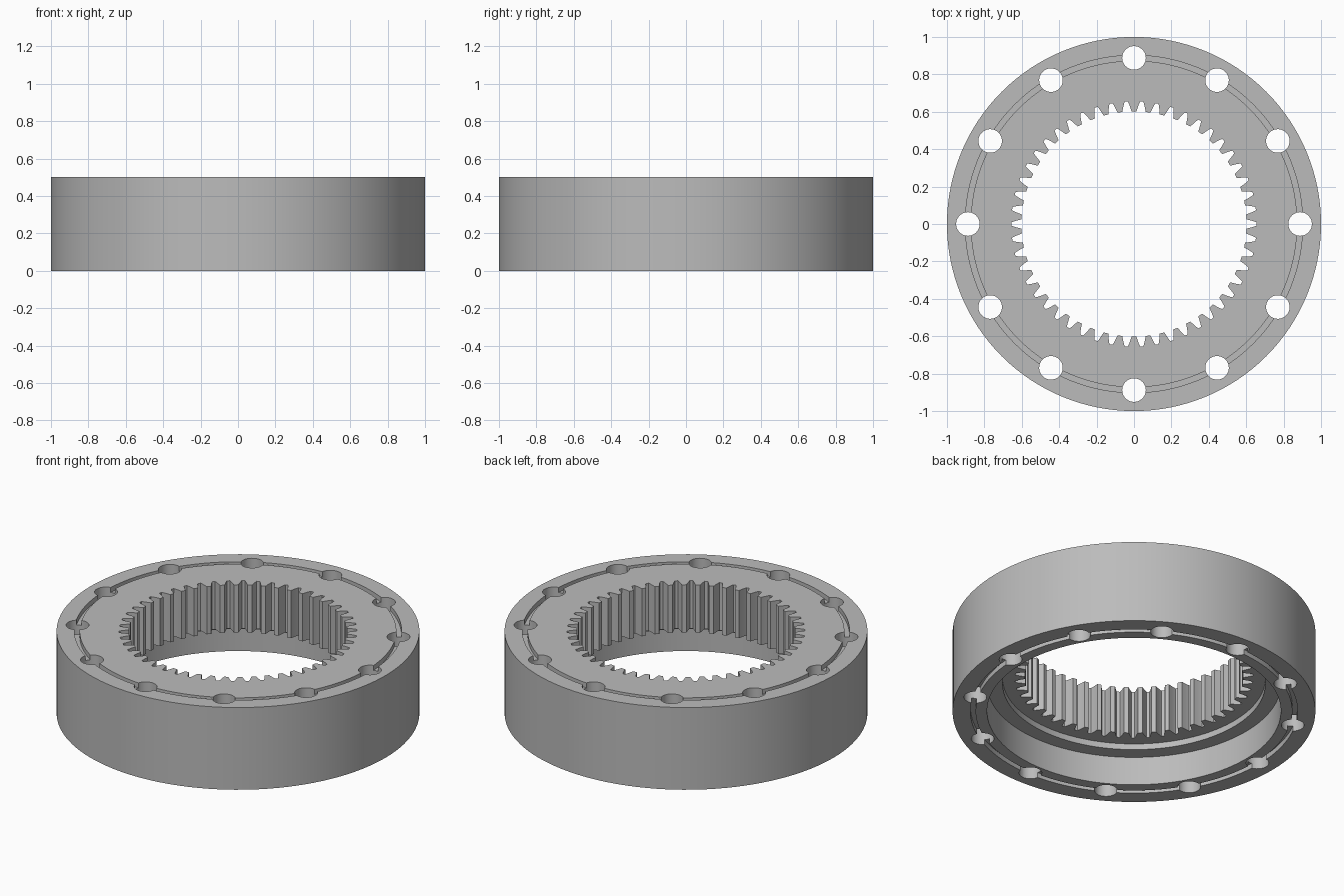
import bpy, bmesh
from math import sin, cos, pi, radians

cube = bpy.data.objects.get("Cube")
if cube:
    bpy.data.objects.remove(cube, do_unlink=True)

HEIGHT = 0.5
TEETH = 50
SEGS = 128

steel = bpy.data.materials.new("grey_steel")
steel.use_nodes = True
grey = (0.5, 0.5, 0.5, 1)
steel.diffuse_color = grey
steel.node_tree.nodes["Principled BSDF"].inputs["Base Color"].default_value = grey


def circle(r, n=SEGS, cx=0, cy=0):
    return [(cx + r * cos(2 * pi * i / n), cy + r * sin(2 * pi * i / n)) for i in range(n)]


def add_prism(bm, outline, z0, z1):
    """Closed prism over a flat outline."""
    low = [bm.verts.new((x, y, z0)) for x, y in outline]
    high = [bm.verts.new((x, y, z1)) for x, y in outline]
    bm.faces.new(low[::-1])
    bm.faces.new(high)
    for i in range(len(low)):
        j = (i + 1) % len(low)
        bm.faces.new((low[i], low[j], high[j], high[i]))


def add_band(bm, r0, r1, z0, z1):
    """Ring of rectangular section."""
    loops = [[bm.verts.new((x, y, z)) for x, y in circle(r)]
             for r, z in ((r0, z0), (r1, z0), (r1, z1), (r0, z1))]
    for k in range(4):
        a, b = loops[k], loops[(k + 1) % 4]
        for i in range(SEGS):
            j = (i + 1) % SEGS
            bm.faces.new((a[i], a[j], b[j], b[i]))


def make_object(name, bm):
    bmesh.ops.recalc_face_normals(bm, faces=bm.faces)
    mesh = bpy.data.meshes.new(name)
    bm.to_mesh(mesh)
    bm.free()
    mesh.materials.append(steel)
    obj = bpy.data.objects.new(name, mesh)
    bpy.context.collection.objects.link(obj)
    return obj


def cut(body, bm):
    """Subtract a shape from the body, then discard the cutter."""
    cutter = make_object("cutter", bm)
    cutter.hide_render = True
    mod = body.modifiers.new("cut", 'BOOLEAN')
    mod.operation = 'DIFFERENCE'
    mod.solver = 'EXACT'
    mod.object = cutter
    bpy.context.view_layer.objects.active = body
    bpy.ops.object.modifier_apply(modifier=mod.name)
    bpy.data.objects.remove(cutter, do_unlink=True)


# Outer drum
bm = bmesh.new()
add_prism(bm, circle(1), 0, HEIGHT)
ring = make_object("ring_gear", bm)

# Toothed bore: each gap narrows towards its root
flank = [(0.602, 0.025), (0.617, 0.021), (0.632, 0.017), (0.647, 0.012), (0.656, 0.0085)]
outline = []
for t in range(TEETH):
    mid = 2 * pi * t / TEETH
    outline += [(r * cos(mid - w / r), r * sin(mid - w / r)) for r, w in flank]
    outline += [(r * cos(mid + w / r), r * sin(mid + w / r)) for r, w in reversed(flank)]
bm = bmesh.new()
add_prism(bm, outline, 0.1, HEIGHT + 0.1)
cut(ring, bm)

# Stepped recess in the underside
for radius, depth in ((0.81, 0.174), (0.724, 0.21)):
    bm = bmesh.new()
    add_prism(bm, circle(radius), -0.1, depth)
    cut(ring, bm)

# Seal grooves in both faces
bm = bmesh.new()
add_band(bm, 0.873, 0.902, HEIGHT - 0.03, HEIGHT + 0.1)
add_band(bm, 0.873, 0.902, -0.1, 0.03)
cut(ring, bm)

# Bolt holes
bm = bmesh.new()
for k in range(12):
    a = k * pi / 6
    add_prism(bm, circle(0.063, 40, 0.888 * cos(a), 0.888 * sin(a)), -0.1, HEIGHT + 0.1)
cut(ring, bm)

# Smooth round walls, crisp edges
for o in bpy.context.selected_objects:
    o.select_set(False)
ring.select_set(True)
bpy.context.view_layer.objects.active = ring
bpy.ops.object.shade_smooth_by_angle(angle=radians(25))
